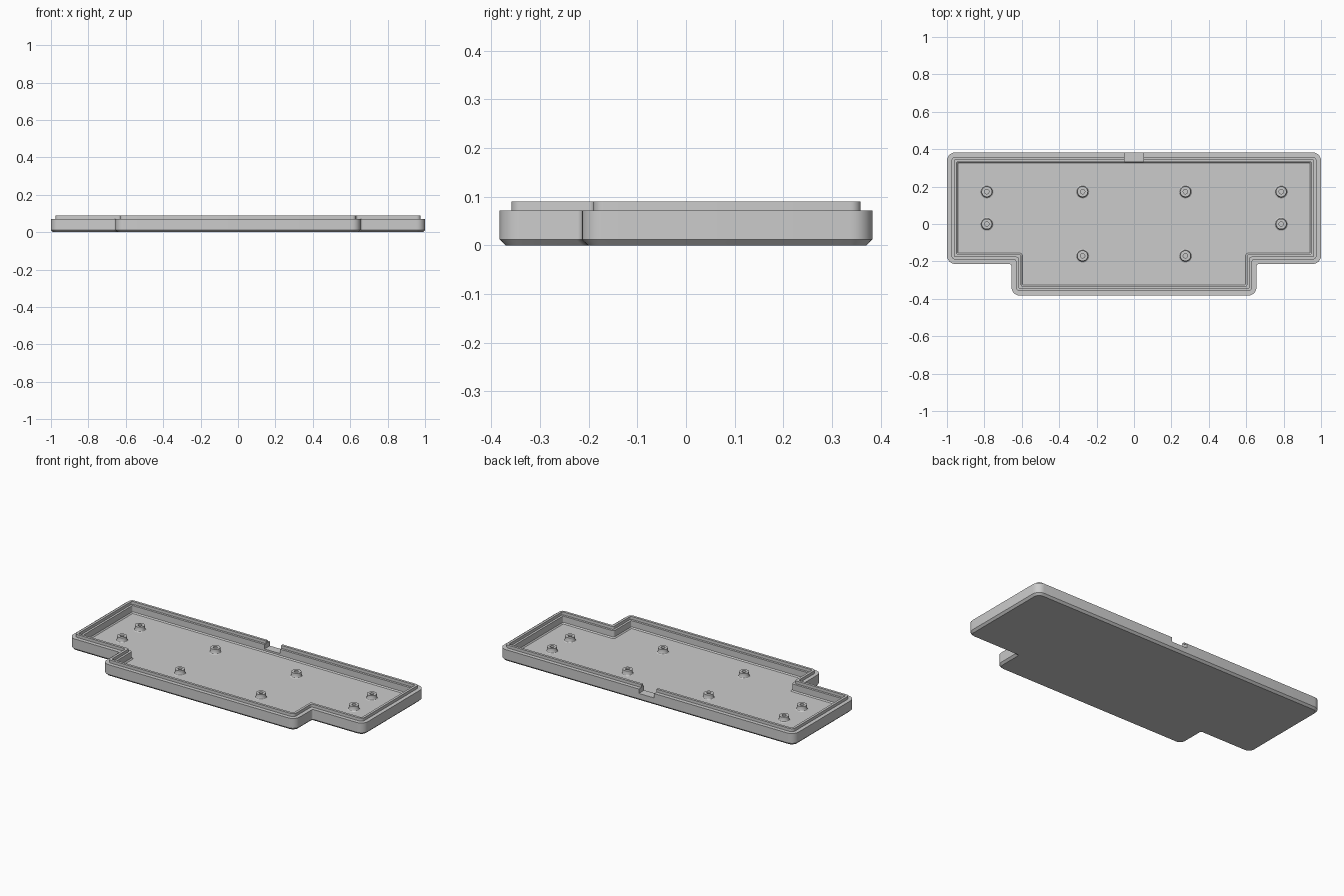
import bpy, bmesh, math
from mathutils import Vector

cube = bpy.data.objects.get("Cube")
if cube:
    bpy.data.objects.remove(cube, do_unlink=True)

grey = bpy.data.materials.new("light grey")
grey.use_nodes = True
colour = (0.6, 0.6, 0.6, 1)
grey.diffuse_color = colour
grey.node_tree.nodes["Principled BSDF"].inputs["Base Color"].default_value = colour


def loft(name, rings, cap_start=True):
    """Skin a stack of matching closed rings and cap the ends."""
    bm = bmesh.new()
    loops = [[bm.verts.new(p) for p in ring] for ring in rings]
    for a, b in zip(loops, loops[1:]):
        for i in range(len(a)):
            j = (i + 1) % len(a)
            bm.faces.new((a[i], a[j], b[j], b[i]))
    if cap_start:
        bm.faces.new(loops[0])
    bm.faces.new(loops[-1])
    bmesh.ops.recalc_face_normals(bm, faces=bm.faces)
    mesh = bpy.data.meshes.new(name)
    bm.to_mesh(mesh)
    bm.free()
    obj = bpy.data.objects.new(name, mesh)
    bpy.context.collection.objects.link(obj)
    mesh.materials.append(grey)
    return obj


def smooth(obj):
    bpy.ops.object.select_all(action='DESELECT')
    obj.select_set(True)
    bpy.context.view_layer.objects.active = obj
    bpy.ops.object.shade_smooth_by_angle(angle=math.radians(30))


def outline(inset, z, steps=6):
    """T-shaped plan with rounded corners, shrunk by inset."""
    half = [(1, 0.383), (1, -0.214), (0.655, -0.214), (0.655, -0.383)]
    half = [(x - inset, y - math.copysign(inset, y)) for x, y in half]
    plan = [Vector((x, y, z)) for x, y in half]
    plan += [Vector((-x, y, z)) for x, y in reversed(half)]
    ring = []
    for i, p in enumerate(plan):
        u = (p - plan[i - 1]).normalized()
        v = (plan[(i + 1) % len(plan)] - p).normalized()
        convex = u.cross(v).z < 0
        r = max(0.045 - inset, 0.005) if convex else 0.012
        for k in range(steps + 1):
            t = math.pi / 2 * k / steps
            ring.append(p + r * (v - u) + r * (u * math.sin(t) - v * math.cos(t)))
    return ring


# Tray: chamfered base, outer wall, raised lip, inner ledge and floor
FLOOR = 0.027
section = [(0.012, 0), (0, 0.012), (0, 0.072), (0.024, 0.072), (0.024, 0.09),
           (0.039, 0.09), (0.039, 0.072), (0.052, 0.072),
           (0.052, 0.034), (0.058, FLOOR)]
tray = loft("tray", [outline(d, z) for d, z in section])

# Cable notch through the back wall
bpy.ops.mesh.primitive_cube_add(size=1, location=(0, 0.37, 0.09))
cutter = bpy.context.object
cutter.name = "notch_cutter"
cutter.scale = (0.104, 0.1, 0.09)
cutter.hide_render = True
cutter.hide_viewport = True
cutter.data.materials.append(grey)
notch = tray.modifiers.new("notch", 'BOOLEAN')
notch.operation = 'DIFFERENCE'
notch.solver = 'EXACT'
notch.object = cutter
bpy.context.view_layer.update()
cut = bpy.data.meshes.new_from_object(tray.evaluated_get(bpy.context.evaluated_depsgraph_get()))
tray.modifiers.clear()
tray.data = cut
bpy.data.objects.remove(cutter, do_unlink=True)
smooth(tray)


# Screw posts with flared feet and blind holes
def circle(x, y, r, z, n=32):
    return [(x + r * math.cos(2 * math.pi * i / n),
             y + r * math.sin(2 * math.pi * i / n), z) for i in range(n)]


post_section = [(0.036, FLOOR), (0.031, 0.030), (0.028, 0.036), (0.028, 0.056),
                (0.012, 0.056), (0.012, 0.034)]
for side, s in (("left", 1), ("right", -1)):
    for x, y in ((0.787, 0.173), (0.787, 0), (0.275, 0.173), (0.275, -0.17)):
        post = loft(f"{side}_screw_post",
                    [circle(s * x, y, r, z) for r, z in post_section], False)
        smooth(post)
